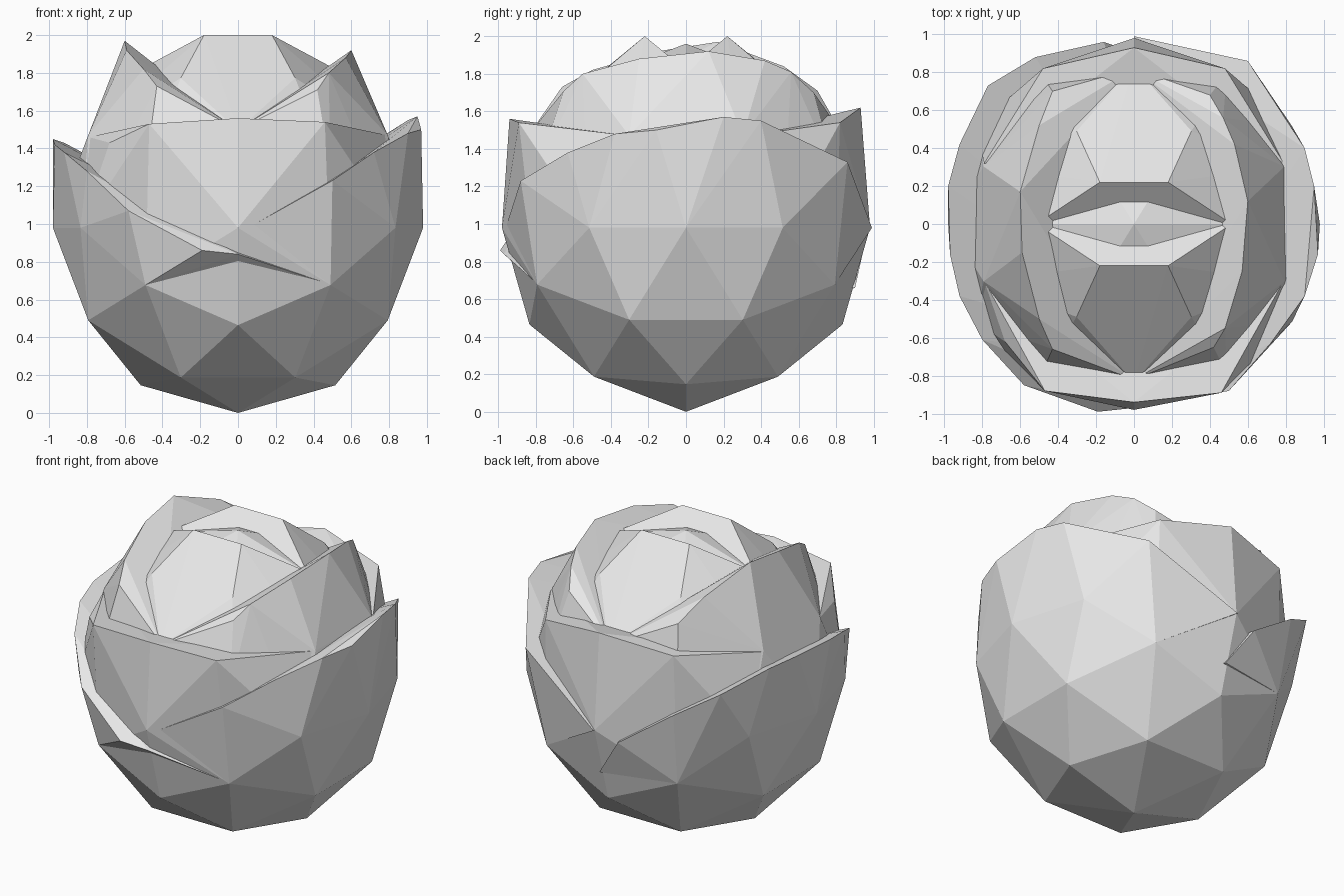
import bpy, bmesh
from math import radians
from mathutils import Matrix, Vector

cube = bpy.data.objects.get("Cube")
if cube:
    bpy.data.objects.remove(cube)

R = 0.98

grey = bpy.data.materials.new("petal_grey")
grey.use_nodes = True
grey.diffuse_color = (0.8, 0.8, 0.8, 1)
grey.node_tree.nodes["Principled BSDF"].inputs["Base Color"].default_value = grey.diffuse_color


def make_object(name, bm):
    mesh = bpy.data.meshes.new(name)
    bm.to_mesh(mesh)
    bm.free()
    mesh.materials.append(grey)
    bpy.context.collection.objects.link(bpy.data.objects.new(name, mesh))


# Bud body: a faceted ball resting on the middle of an edge
bm = bmesh.new()
bmesh.ops.create_icosphere(bm, subdivisions=2, radius=R)
bmesh.ops.rotate(bm, verts=bm.verts, matrix=Matrix.Rotation(radians(-31.72), 3, 'Y'))
bmesh.ops.translate(bm, verts=bm.verts, vec=(0, 0, R))
ball = [v.co.copy() for v in bm.verts]
make_object("bud_body", bm)


def petal(name, axis, side, inner, low, high, rim):
    """Wrap a wedge over the ball points on one side and a raised rim;
    its sloping top sinks into the ball and leaves a sharp lip."""
    base = [p for p in ball if side * p[axis] > inner and low < p.z < high]
    bm = bmesh.new()
    for p in base + rim:
        bm.verts.new(p)
    hull = bmesh.ops.convex_hull(bm, input=bm.verts)
    spare = [v for v in hull["geom_interior"] if isinstance(v, bmesh.types.BMVert)]
    bmesh.ops.delete(bm, geom=spare, context='VERTS')
    bmesh.ops.recalc_face_normals(bm, faces=bm.faces)
    make_object(name, bm)


# Outer side petals
petal("outer_left_petal", 0, 1, 0.4, 0.4, 1.0, [
    (0, -.97, .95), (.5, -.88, 1.23), (.72, -.63, 1.38), (.9, -.38, 1.48), (.97, -.16, 1.5),
    (.95, .2, 1.57), (.9, .4, 1.55), (.6, .86, 1.33), (0, .99, .98)])
petal("outer_right_petal", 0, -1, 0.4, 0.4, 1.0, [
    (.49, -.79, .68), (0, -.97, .84), (-.19, -.99, .86), (-.58, -.85, 1.07), (-.8, -.61, 1.28),
    (-.92, -.38, 1.38), (-.97, -.16, 1.42), (-.98, .2, 1.45), (-.92, .42, 1.43),
    (-.77, .73, 1.33), (-.52, .88, 1.18), (-.16, .96, .93), (.02, .9, .66)])

# Middle petals
petal("middle_front_petal", 1, -1, 0.4, 0.6, 1.4, [
    (-.79, -.3, 1.46), (-.68, -.62, 1.43), (-.47, -.88, 1.53), (0, -.94, 1.56),
    (.46, -.89, 1.54), (.79, -.3, 1.47)])
petal("middle_back_petal", 1, 1, 0.4, 0.6, 1.4, [
    (-.79, .32, 1.47), (-.48, .82, 1.55), (0, .93, 1.62), (.48, .82, 1.54), (.79, .32, 1.47)])

# Upper side petals
petal("upper_left_petal", 0, 1, 0.25, 0.9, 1.6, [
    (0, -.82, 1.5), (.42, -.65, 1.71), (.48, -.55, 1.8), (.57, -.25, 1.88), (.6, .12, 1.92),
    (.53, .42, 1.87), (.47, .56, 1.81), (.4, .68, 1.7), (0, .82, 1.5)])
petal("upper_right_petal", 0, -1, 0.25, 0.9, 1.6, [
    (0, -.82, 1.5), (-.43, -.66, 1.73), (-.5, -.5, 1.82), (-.59, -.15, 1.92), (-.6, .17, 1.97),
    (-.5, .52, 1.84), (-.43, .7, 1.71), (0, .82, 1.5)])

# Inner petals around the heart
for name, side in (("inner_front_petal", -1), ("inner_back_petal", 1)):
    petal(name, 1, side, 0.1, 1.2, 1.8, [
        (-.515, 0, 1.82), (-.18, side * .22, 2), (.18, side * .22, 2), (.515, 0, 1.82)])
